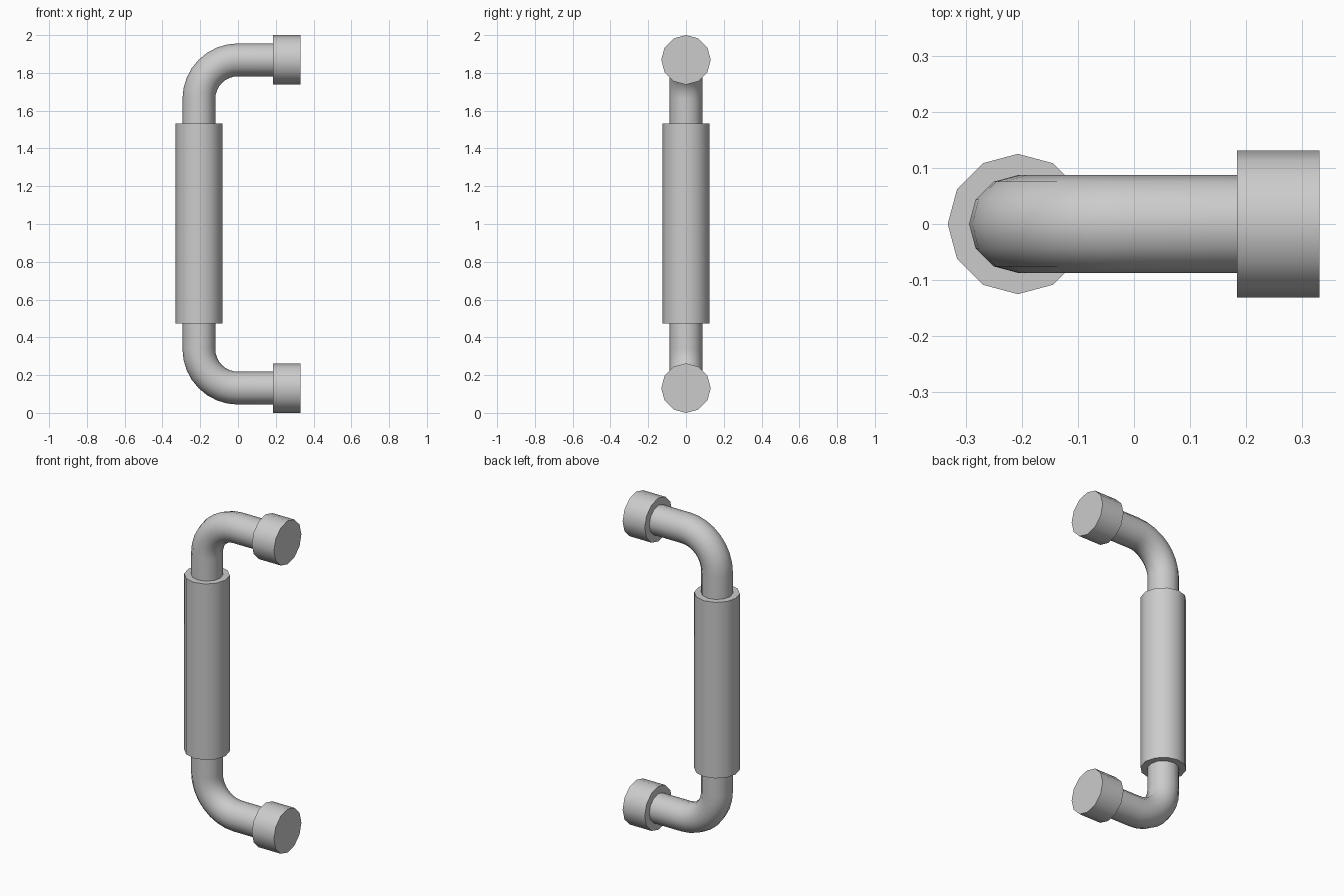
import bpy, bmesh, math
from mathutils import Vector

cube = bpy.data.objects.get("Cube")
if cube:
    bpy.data.objects.remove(cube, do_unlink=True)

SIDES = 12
GRIP_X = -0.207        # axis of the upright
ARM_Z = (0.131, 1.869)  # axes of the two arms
BEND = 0.207           # centre-line radius of the bends

metal = bpy.data.materials.new("satin grey metal")
grey = (0.6, 0.6, 0.6, 1)
metal.diffuse_color = grey
metal.use_nodes = True
metal.node_tree.nodes["Principled BSDF"].inputs["Base Color"].default_value = grey


def sweep(name, path, radius):
    """Sweep a round section along (point, in-plane normal) stations, closing both ends."""
    bm = bmesh.new()
    rings = []
    for point, normal in path:
        ring = []
        for i in range(SIDES):
            a = math.tau * i / SIDES
            offset = normal * math.cos(a) + Vector((0, 1, 0)) * math.sin(a)
            ring.append(bm.verts.new(point + offset * radius))
        rings.append(ring)
    for a, b in zip(rings, rings[1:]):
        for i in range(SIDES):
            j = (i + 1) % SIDES
            bm.faces.new((a[i], a[j], b[j], b[i]))
    bm.faces.new(rings[0])
    bm.faces.new(rings[-1])
    bmesh.ops.recalc_face_normals(bm, faces=bm.faces)
    mesh = bpy.data.meshes.new(name)
    bm.to_mesh(mesh)
    bm.free()
    mesh.materials.append(metal)
    mesh.shade_smooth()
    mesh.set_sharp_from_angle(angle=math.radians(40))
    obj = bpy.data.objects.new(name, mesh)
    bpy.context.collection.objects.link(obj)
    return obj


def bend(z, start, end, steps=8):
    """Quarter-circle stations around (0, z)."""
    stations = []
    for k in range(steps + 1):
        a = math.radians(start + (end - start) * k / steps)
        n = Vector((math.cos(a), 0, math.sin(a)))
        stations.append((Vector((0, 0, z)) + n * BEND, n))
    return stations


# C-shaped bar: lower arm, two bends, upper arm
low, high = ARM_Z
bar = [(Vector((0.2, 0, low)), Vector((0, 0, -1)))]
bar += bend(low + BEND, 270, 180)
bar += bend(high - BEND, 180, 90)
bar.append((Vector((0.2, 0, high)), Vector((0, 0, 1))))
sweep("handle_bar", bar, 0.087)

# Thick sleeve around the upright
left = Vector((-1, 0, 0))
sweep("grip_sleeve", [(Vector((GRIP_X, 0, z)), left) for z in (0.472, 1.533)], 0.125)

# Mounting collars at the ends of the arms
up = Vector((0, 0, 1))
for name, z in zip(("lower_mount", "upper_mount"), ARM_Z):
    sweep(name, [(Vector((x, 0, z)), up) for x in (0.184, 0.331)], 0.131)
